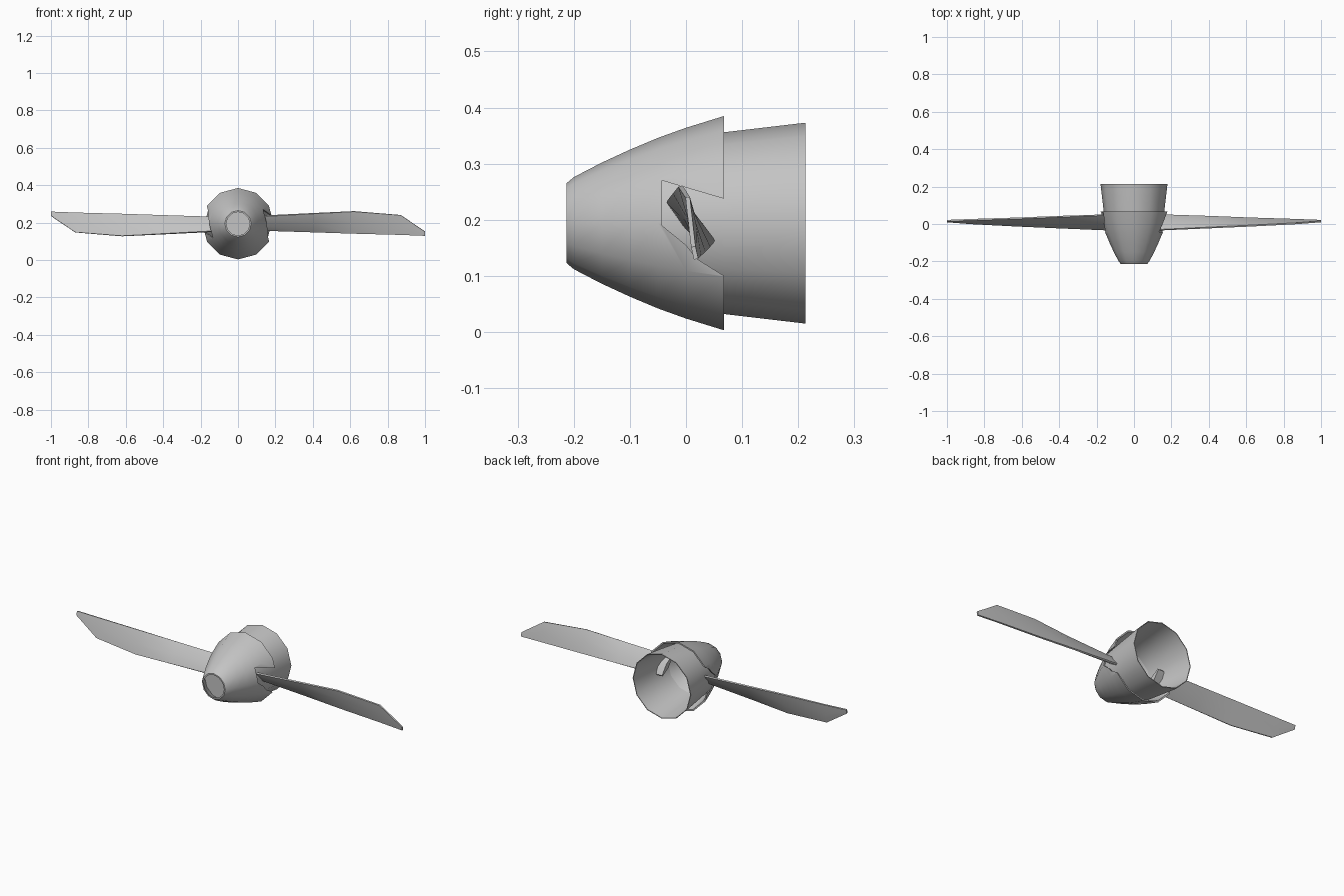
import bpy, bmesh, math
from mathutils import Vector, Matrix

cube = bpy.data.objects.get("Cube")
if cube:
    bpy.data.objects.remove(cube, do_unlink=True)

AXIS_Z = 0.194
SIDES = 12
HALF_TURN = (Matrix.Translation((0, 0, AXIS_Z)) @ Matrix.Rotation(math.pi, 4, 'Y')
             @ Matrix.Translation((0, 0, -AXIS_Z)))

grey = bpy.data.materials.new("light grey")
grey.use_nodes = True
grey.diffuse_color = (0.55, 0.55, 0.55, 1)
grey.node_tree.nodes["Principled BSDF"].inputs["Base Color"].default_value = (0.55, 0.55, 0.55, 1)


def finish(name, bm):
    bmesh.ops.recalc_face_normals(bm, faces=bm.faces)
    mesh = bpy.data.meshes.new(name)
    bm.to_mesh(mesh)
    bm.free()
    mesh.materials.append(grey)
    obj = bpy.data.objects.new(name, mesh)
    bpy.context.collection.objects.link(obj)
    return obj


def smooth(obj, degrees):
    bpy.ops.object.select_all(action='DESELECT')
    obj.select_set(True)
    bpy.context.view_layer.objects.active = obj
    bpy.ops.object.shade_smooth_by_angle(angle=math.radians(degrees))


def bridge(bm, rings, closed):
    """Join successive rings of vertices with quads."""
    count = len(rings[0])
    pairs = list(zip(rings, rings[1:]))
    if closed:
        pairs.append((rings[-1], rings[0]))
    for a, b in pairs:
        for i in range(count):
            j = (i + 1) % count
            bm.faces.new((a[i], a[j], b[j], b[i]))
    if not closed:
        bm.faces.new(rings[0])
        bm.faces.new(rings[-1])


def lathe(name, profile, closed=True):
    """Turn a (y, radius) profile about the shaft."""
    bm = bmesh.new()
    rings = []
    for y, r in profile:
        angles = [math.tau * i / SIDES for i in range(SIDES)]
        rings.append([bm.verts.new((r * math.cos(a), y, AXIS_Z + r * math.sin(a))) for a in angles])
    bridge(bm, rings, closed)
    return finish(name, bm)


def shell(name, outer, wall):
    inner = [(y, r - wall) for y, r in reversed(outer)]
    return lathe(name, outer + inner)


# Nose cone with an open front
spinner = shell("spinner", [(-0.213, 0.071), (-0.2, 0.082), (-0.15, 0.108), (-0.1, 0.131),
                            (-0.05, 0.152), (0.0, 0.17), (0.068, 0.191)], 0.008)
nose_plug = lathe("nose_plug", [(-0.15, 0.1), (-0.14, 0.1)], closed=False)
sleeve = shell("rear_sleeve", [(-0.045, 0.147), (0.068, 0.162), (0.213, 0.179)], 0.004)

# Blade notches in the nose cone
notch = [(-0.043, 0.27), (0.09, 0.231), (0.09, 0.085), (0.068, 0.1),
         (0.02, 0.13), (0.0, 0.155), (-0.043, 0.19)]
cutters = []
for side in ("left", "right"):
    bm = bmesh.new()
    bridge(bm, [[bm.verts.new((x, y, z)) for y, z in notch] for x in (0.08, 0.3)], False)
    if side == "right":
        bm.transform(HALF_TURN)
    cutter = finish(side + "_notch_cutter", bm)
    cutter.hide_render = True
    cutters.append(cutter)
    mod = spinner.modifiers.new(side + "_notch", 'BOOLEAN')
    mod.object = cutter
    mod.operation = 'DIFFERENCE'
    mod.solver = 'EXACT'
bpy.context.view_layer.update()
cut = spinner.evaluated_get(bpy.context.evaluated_depsgraph_get())
spinner.data = bpy.data.meshes.new_from_object(cut)
spinner.modifiers.clear()
for cutter in cutters:
    bpy.data.objects.remove(cutter, do_unlink=True)

for part in (spinner, nose_plug, sleeve):
    smooth(part, 40)

# Twisted blades: x, leading edge (y, z), trailing edge (y, z), half thickness
stations = [(0.11, (-0.033, 0.234), (0.05, 0.16), 0.016),
            (0.4, (-0.02, 0.249), (0.04, 0.15), 0.011),
            (0.62, (-0.01, 0.26), (0.031, 0.142), 0.008),
            (0.87, (0.003, 0.24), (0.023, 0.135), 0.006),
            (1.0, (0.013, 0.152), (0.018, 0.13), 0.004)]
for side in ("left", "right"):
    bm = bmesh.new()
    rings = []
    for x, lead, trail, half in stations:
        a, b = Vector((x, *lead)), Vector((x, *trail))
        chord = (b - a).normalized()
        normal = chord.cross(Vector((1, 0, 0)))
        mid, edge = a.lerp(b, 0.45), min(half, 0.004)
        points = (a + normal * edge, mid + normal * half, b + normal * edge,
                  b - normal * edge, mid - normal * half, a - normal * edge)
        rings.append([bm.verts.new(p) for p in points])
    bridge(bm, rings, False)
    if side == "right":
        bm.transform(HALF_TURN)
    smooth(finish(side + "_blade", bm), 25)
